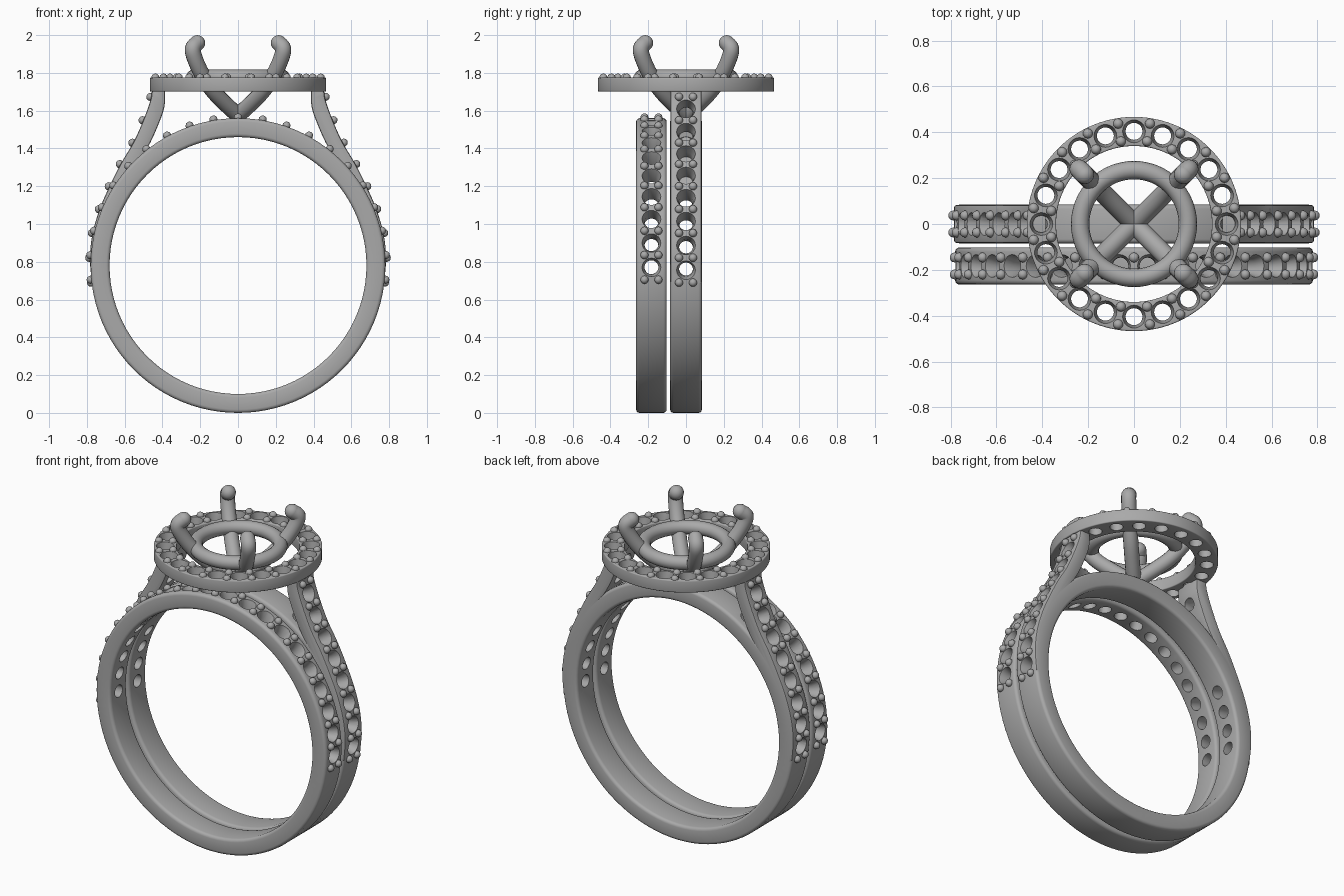
import bpy, bmesh
from math import sin, cos, pi, radians
from mathutils import Vector, Matrix

cube = bpy.data.objects.get("Cube")
if cube:
    bpy.data.objects.remove(cube)

metal = bpy.data.materials.new("grey metal")
metal.use_nodes = True
metal.diffuse_color = (0.4, 0.4, 0.4, 1)
metal.node_tree.nodes["Principled BSDF"].inputs["Base Color"].default_value = metal.diffuse_color

CENTRE = Vector((0, 0, 0.78))
R_IN, R_OUT, HALF = 0.68, 0.78, 0.084
BAND_Y = -0.183
BEAD = 0.022


def make(name, bm):
    bmesh.ops.recalc_face_normals(bm, faces=bm.faces)
    mesh = bpy.data.meshes.new(name)
    bm.to_mesh(mesh)
    bm.free()
    ob = bpy.data.objects.new(name, mesh)
    bpy.context.collection.objects.link(ob)
    mesh.materials.append(metal)
    return ob


def activate(ob):
    bpy.ops.object.select_all(action='DESELECT')
    ob.select_set(True)
    bpy.context.view_layer.objects.active = ob


def smooth(ob, angle=35):
    activate(ob)
    bpy.ops.object.shade_smooth_by_angle(angle=radians(angle))


def boolean(ob, tool, operation):
    activate(ob)
    mod = ob.modifiers.new("cut", 'BOOLEAN')
    mod.object, mod.operation, mod.solver = tool, operation, 'EXACT'
    bpy.ops.object.modifier_apply(modifier=mod.name)
    bpy.data.objects.remove(tool)


def revolve(bm, profile, mat, segs, closed=False):
    """Turn (radius, height) points about local z."""
    rings = [[bm.verts.new(mat @ Vector((r * cos(2 * pi * i / segs), r * sin(2 * pi * i / segs), h)))
              for i in range(segs)] for r, h in profile]
    pairs = list(zip(rings, rings[1:]))
    if closed:
        pairs.append((rings[-1], rings[0]))
    else:
        bm.faces.new(rings[0])
        bm.faces.new(rings[-1])
    for a, b in pairs:
        for i in range(segs):
            j = (i + 1) % segs
            bm.faces.new((a[i], a[j], b[j], b[i]))


def flat_ring(name, r0, r1, half, round_, mat, segs=96):
    """Ring with a rounded rectangular section."""
    section = []
    for k, (sr, sh) in enumerate(((1, 1), (-1, 1), (-1, -1), (1, -1))):
        cr = (r1 - round_) if sr > 0 else (r0 + round_)
        for step in range(4):
            a = (k + step / 3) * pi / 2
            section.append((cr + round_ * cos(a), sh * (half - round_) + round_ * sin(a)))
    bm = bmesh.new()
    revolve(bm, section, mat, segs, closed=True)
    return make(name, bm)


def seats(holes):
    """Stone seat cutters: tapered mouth over a straight drill hole."""
    bm = bmesh.new()
    for p, n, depth in holes:
        mat = Matrix.Translation(p) @ n.to_track_quat('Z', 'Y').to_matrix().to_4x4()
        revolve(bm, [(0.037, -depth), (0.037, -0.045), (0.05, 0.0), (0.05, 0.06)], mat, 20)
    ob = make("seat_cutter", bm)
    ob.hide_render = True
    return ob


def beads(name, points):
    bm = bmesh.new()
    for p in points:
        bmesh.ops.create_icosphere(bm, subdivisions=2, radius=BEAD, matrix=Matrix.Translation(p))
    smooth(make(name, bm), 80)


def spline(pts, n=6):
    """Smooth path through the points."""
    v = [Vector(p) for p in pts]
    v = [2 * v[0] - v[1]] + v + [2 * v[-1] - v[-2]]
    out = []
    for a, b, c, d in zip(v, v[1:], v[2:], v[3:]):
        for i in range(n):
            t = i / n
            out.append(0.5 * (2 * b + (c - a) * t + (2 * a - 5 * b + 4 * c - d) * t ** 2
                              + (3 * b - a - 3 * c + d) * t ** 3))
    return out + [v[-2]]


def along(path, f):
    """Point and outward normal at a fraction of the path length."""
    left = f * sum((b - a).length for a, b in zip(path, path[1:]))
    for a, b in zip(path, path[1:]):
        step = (b - a).length
        if left <= step + 1e-5:
            d = (b - a) / step
            return a + d * left, Vector((d.y, -d.x))
        left -= step


# Plain band with stone seats over its upper half
upright = Matrix.Rotation(pi / 2, 4, 'X')
band = flat_ring("wedding_band", R_IN, R_OUT, HALF - 0.003, 0.018,
                 Matrix.Translation(CENTRE + Vector((0, BAND_Y, 0))) @ upright)
STEP = radians(9.55)


def on_band(k, r, y):
    a = pi / 2 + k * STEP
    return CENTRE + Vector((r * cos(a), y, r * sin(a)))


boolean(band, seats([(on_band(k + 0.5, R_OUT, BAND_Y), on_band(k + 0.5, 1, 0) - CENTRE, 0.15)
                     for k in range(-10, 10)]), 'DIFFERENCE')
smooth(band)
beads("wedding_band_beads", [on_band(k, R_OUT + 0.004, BAND_Y + s * 0.037)
                             for k in range(-10, 11) for s in (-1, 1)])

# Main shank with shoulders sweeping up to the halo
shank = flat_ring("shank", R_IN, R_OUT, HALF, 0.018, Matrix.Translation(CENTRE) @ upright)
outer = spline([(0.774, 0.69), (0.784, 0.82), (0.77, 0.95), (0.732, 1.08), (0.68, 1.2), (0.62, 1.32),
                (0.555, 1.43), (0.505, 1.54), (0.465, 1.65), (0.455, 1.71)])
inner = spline([(0.385, 1.71), (0.39, 1.62), (0.42, 1.53), (0.475, 1.41), (0.55, 1.29),
                (0.63, 1.14), (0.69, 0.98), (0.725, 0.8), (0.73, 0.7)])
holes, dots = [], []
for s in (-1, 1):
    bm = bmesh.new()
    rim = bm.faces.new([bm.verts.new((s * p.x, -HALF + 0.001, p.y)) for p in outer + inner])
    made = bmesh.ops.extrude_face_region(bm, geom=[rim])["geom"]
    bmesh.ops.translate(bm, vec=(0, 2 * HALF - 0.002, 0),
                        verts=[g for g in made if isinstance(g, bmesh.types.BMVert)])
    bmesh.ops.recalc_face_normals(bm, faces=bm.faces)
    sides = [e for e in bm.edges if abs(e.verts[0].co.y - e.verts[1].co.y) < 0.01]
    bmesh.ops.bevel(bm, geom=sides, offset=0.01, segments=2, affect='EDGES', profile=0.5)
    boolean(shank, make("shoulder", bm), 'UNION')
    for k in range(9):
        p, n = along(outer, k * 0.965 / 8)
        dots += [Vector((s * (p.x + n.x * 0.004), y, p.y + n.y * 0.004)) for y in (-0.037, 0.037)]
        if k < 8:
            p, n = along(outer, (k + 0.5) * 0.965 / 8)
            depth = 0.09 if k in (4, 5) else 0.15
            holes.append((Vector((s * p.x, 0, p.y)), Vector((s * n.x, 0, n.y)), depth))
boolean(shank, seats(holes), 'DIFFERENCE')
smooth(shank)
beads("shank_beads", dots)

# Halo with twenty stone seats
HALO_Z, HALO_H = 1.738, 0.037
halo = flat_ring("halo", 0.34, 0.467, HALO_H, 0.006, Matrix.Translation((0, 0, HALO_Z)))


def on_halo(k, r):
    a = k * pi / 10
    return Vector((r * cos(a), r * sin(a), HALO_Z + HALO_H))


boolean(halo, seats([(on_halo(k, 0.404), Vector((0, 0, 1)), 0.12) for k in range(20)]), 'DIFFERENCE')
smooth(halo)
beads("halo_beads", [on_halo(k + 0.5, r) for k in range(20) for r in (0.365, 0.443)])

# Round gallery rail inside the halo
bm = bmesh.new()
revolve(bm, [(0.235 + 0.04 * cos(i * pi / 8), 0.04 * sin(i * pi / 8)) for i in range(16)],
        Matrix.Translation((0, 0, 1.777)), 64, closed=True)
smooth(make("gallery_rail", bm), 60)

# Four claws rising from the shank and hooking inward at the tips
claw = spline([(0, 1.575), (0.1, 1.64), (0.2, 1.715), (0.275, 1.8), (0.325, 1.88), (0.338, 1.93), (0.305, 1.958)])
for name, turn in (("back_left", 45), ("back_right", 135), ("front_right", 225), ("front_left", 315)):
    ca, sa = cos(radians(turn)), sin(radians(turn))
    path = [Vector((p.x * ca, p.x * sa, p.y)) for p in claw]
    side = Vector((-sa, ca, 0))
    bm = bmesh.new()
    loops = []
    for i, p in enumerate(path):
        t = (path[min(i + 1, len(path) - 1)] - path[max(i - 1, 0)]).normalized()
        up = t.cross(side)
        loops.append([bm.verts.new(p + 0.042 * (side * cos(j * pi / 8) + up * sin(j * pi / 8)))
                      for j in range(16)])
    for a, b in zip(loops, loops[1:]):
        for j in range(16):
            bm.faces.new((a[j], a[j - 1], b[j - 1], b[j]))
    bm.faces.new(loops[0])
    bmesh.ops.create_uvsphere(bm, u_segments=16, v_segments=10, radius=0.042,
                              matrix=Matrix.Translation(path[-1]))
    smooth(make(name + "_claw", bm), 60)
